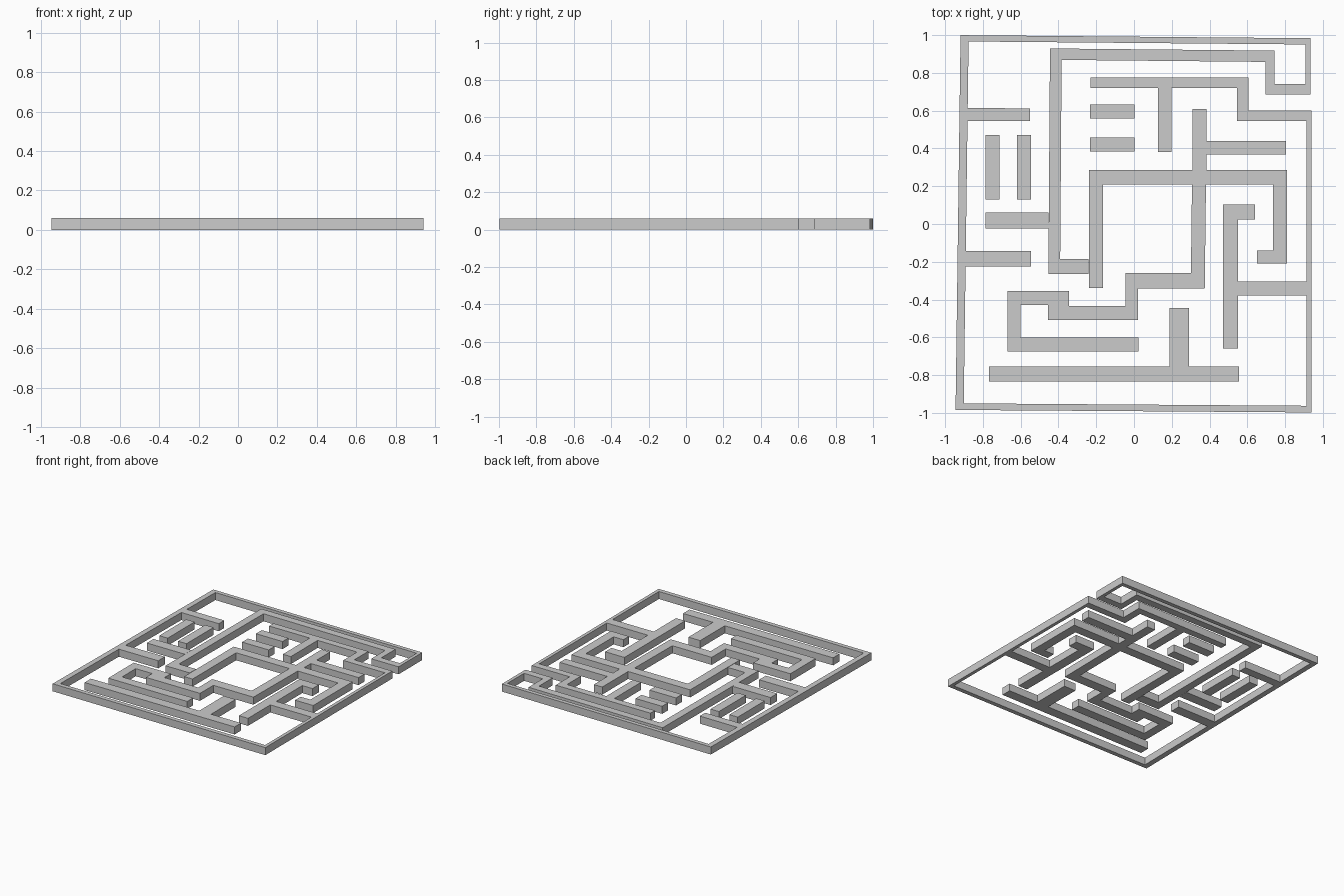
import bpy, bmesh
from mathutils import Vector
from mathutils.geometry import intersect_line_line_2d

if "Cube" in bpy.data.objects:
    bpy.data.objects.remove(bpy.data.objects["Cube"])

HEIGHT = 0.06


def wall(name, points, widths):
    """Flat-topped wall following a centreline with mitred corners."""
    pts = [Vector(p) for p in points]
    n = len(pts) - 1
    if not isinstance(widths, (list, tuple)):
        widths = [widths] * n

    def side(sign):
        lines = []
        for a, b, w in zip(pts, pts[1:], widths):
            d = (b - a).normalized()
            off = Vector((-d.y, d.x)) * w / 2 * sign
            lines.append((a + off, b + off, d))
        out = [lines[0][0]]
        for (p, _, d), (q, _, e) in zip(lines, lines[1:]):
            t = (q - p).cross(e) / d.cross(e)
            out.append(p + d * t)
        return out + [lines[-1][1]]

    bm = bmesh.new()
    left = [[bm.verts.new((p.x, p.y, z)) for p in side(1)] for z in (0, HEIGHT)]
    right = [[bm.verts.new((p.x, p.y, z)) for p in side(-1)] for z in (0, HEIGHT)]
    for i in range(n):
        for a, b in ((left[0], left[1]), (left[1], right[1]),
                     (right[1], right[0]), (right[0], left[0])):
            bm.faces.new((a[i], a[i + 1], b[i + 1], b[i]))
    for i in (0, n):
        bm.faces.new((left[0][i], left[1][i], right[1][i], right[0][i]))
    bmesh.ops.recalc_face_normals(bm, faces=bm.faces)
    mesh = bpy.data.meshes.new(name)
    bm.to_mesh(mesh)
    bm.free()
    obj = bpy.data.objects.new(name, mesh)
    bpy.context.collection.objects.link(obj)


# Outer border, continuing inwards at both sides of the gate
wall("border_wall",
     [(-0.24, -0.225), (-0.422, -0.225), (-0.414, 0.899), (0.72, 0.888),
      (0.72, 0.713), (0.922, 0.713), (0.922, 0.967), (-0.897, 0.983),
      (-0.923, -0.967), (0.926, -0.98), (0.926, 0.573), (0.575, 0.573),
      (0.575, 0.748), (-0.23, 0.748)],
     [0.08, 0.062, 0.06, 0.05, 0.056, 0.027, 0.033, 0.043, 0.035, 0.027,
      0.055, 0.06, 0.056])

# Stubs branching from the border walls
wall("upper_left_stub", [(-0.882, 0.58), (-0.55, 0.578)], 0.068)
wall("lower_left_stub", [(-0.893, -0.184), (-0.545, -0.184)], 0.084)
wall("right_stub", [(0.55, -0.342), (0.913, -0.342)], 0.074)
wall("inner_left_stub", [(-0.787, 0.018), (-0.452, 0.018)], 0.084)
wall("top_stub", [(0.163, 0.72), (0.163, 0.382)], 0.07)

# Central chamber: arch with hooked right leg
wall("chamber_arch",
     [(-0.2, -0.34), (-0.2, 0.247), (0.773, 0.247), (0.773, -0.175), (0.65, -0.175)],
     [0.074, 0.076, 0.074, 0.07])
wall("chamber_post", [(0.348, 0.61), (0.348, 0.285)], 0.074)
wall("chamber_post_branch", [(0.385, 0.404), (0.805, 0.404)], 0.072)

# Winding wall from the arch to the lower left
wall("winding_wall",
     [(0.344, 0.21), (0.338, -0.3), (-0.012, -0.3), (-0.012, -0.472),
      (-0.4, -0.472), (-0.4, -0.392), (-0.636, -0.392), (-0.636, -0.638),
      (0.025, -0.638)],
     [0.074, 0.082, 0.067, 0.074, 0.112, 0.074, 0.07, 0.074])

# Lower T wall and hook wall
wall("lower_wall", [(-0.768, -0.795), (0.555, -0.795)], 0.08)
wall("lower_wall_stem", [(0.239, -0.755), (0.239, -0.446)], 0.104)
wall("hook_wall", [(0.51, -0.66), (0.51, 0.064), (0.64, 0.064)], [0.08, 0.08])

# Free-standing bars, in pairs
for i, x in enumerate((-0.748, -0.582)):
    wall(f"upright_bar_{i + 1}", [(x, 0.13), (x, 0.47)], 0.074)
for i, y in enumerate((0.595, 0.42)):
    wall(f"cross_bar_{i + 1}", [(-0.232, y), (0.002, y)], 0.074)
